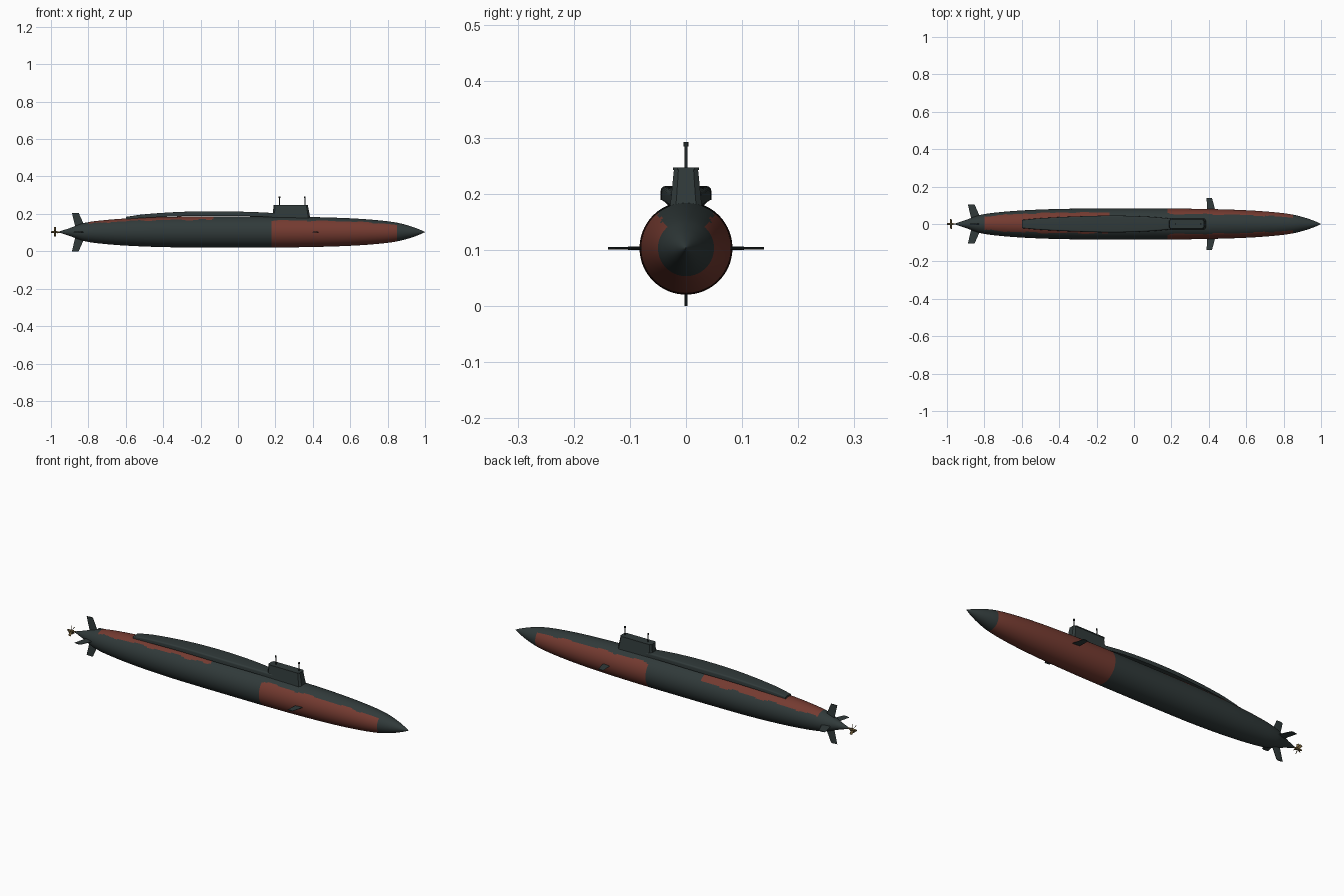
import bpy, bmesh, math
from mathutils import Matrix, Vector

if "Cube" in bpy.data.objects:
    bpy.data.objects.remove(bpy.data.objects["Cube"])

AX = 0.103  # height of the hull axis


def mat(name, col):
    m = bpy.data.materials.new(name)
    m.diffuse_color = (*col, 1)
    m.use_nodes = True
    m.node_tree.nodes["Principled BSDF"].inputs["Base Color"].default_value = m.diffuse_color
    return m


DARK = mat("dark grey green", (0.030, 0.042, 0.042))
RED = mat("rust red", (0.175, 0.043, 0.030))
BLACK = mat("mast black", (0.016, 0.021, 0.021))
BRASS = mat("brass", (0.19, 0.13, 0.05))


def make(name, bm, mats, angle=35):
    bmesh.ops.recalc_face_normals(bm, faces=bm.faces)
    me = bpy.data.meshes.new(name)
    bm.to_mesh(me)
    bm.free()
    for m in mats:
        me.materials.append(m)
    ob = bpy.data.objects.new(name, me)
    bpy.context.collection.objects.link(ob)
    bpy.ops.object.select_all(action='DESELECT')
    ob.select_set(True)
    bpy.context.view_layer.objects.active = ob
    bpy.ops.object.shade_smooth_by_angle(angle=math.radians(angle))
    return ob


def interp(pts, x):
    """Smooth curve through (x, value) points."""
    n = len(pts)
    i = 0
    while i < n - 2 and x > pts[i + 1][0]:
        i += 1

    def slope(k):
        a, b = pts[max(k - 1, 0)], pts[min(k + 1, n - 1)]
        return (b[1] - a[1]) / (b[0] - a[0])
    (x0, y0), (x1, y1) = pts[i], pts[i + 1]
    h = x1 - x0
    t = (x - x0) / h
    return ((2*t**3 - 3*t*t + 1) * y0 + (t**3 - 2*t*t + t) * h * slope(i)
            + (3*t*t - 2*t**3) * y1 + (t**3 - t*t) * h * slope(i + 1))


def loft(rings):
    """Closed skin through equal-length rings, with end caps."""
    bm = bmesh.new()
    vr = [[bm.verts.new(p) for p in r] for r in rings]
    n = len(vr[0])
    for a, b in zip(vr, vr[1:]):
        for k in range(n):
            bm.faces.new((a[k], a[(k + 1) % n], b[(k + 1) % n], b[k]))
    bm.faces.new(vr[0])
    bm.faces.new(vr[-1])
    return bm


# Hull of revolution with painted areas
prof = [(-.955, .003), (-.90, .021), (-.86, .036), (-.82, .049), (-.75, .060),
        (-.6, .0725), (-.4, .0805), (-.2, .0825), (0, .0828), (.2, .0825),
        (.4, .080), (.6, .0735), (.75, .063), (.85, .050), (.92, .032),
        (.97, .014), (.999, .001)]
xs = [-.955] + [round(-.95 + .01 * i, 3) for i in range(195)] + [.995, .999]
SEG = 96
rings = []
for x in xs:
    r = interp(prof, x)
    rings.append([(x, r * math.sin(2 * math.pi * k / SEG),
                   AX + r * math.cos(2 * math.pi * k / SEG)) for k in range(SEG)])
bm = loft(rings)
for f in bm.faces:
    c = f.calc_center_median()
    h = (c.z - AX) / max(math.hypot(c.y, c.z - AX), 1e-6)
    wob = .03 * math.sin(c.x * 31) + .02 * math.sin(c.x * 57 + 1)
    bow = .18 < c.x < .85 and h < .76 + wob
    aft = -.80 < c.x < -.13 and h > (.80 if c.y < 0 else .66) + wob
    f.material_index = 1 if bow or aft else 0
make("hull", bm, [DARK, RED], 40)

# Raised deck casing, arched and boxy with rounded shoulders
half = [(-.60, .022), (-.5, .031), (-.3, .041), (-.1, .045), (.08, .039), (.22, .027)]
top = [(-.60, .184), (-.5, .198), (-.3, .211), (-.1, .2135), (.08, .210), (.22, .203)]
bot = [(-.60, .172), (-.5, .179), (-.3, .1875), (-.1, .189), (.08, .187), (.22, .180)]
rings = []
for i in range(42):
    x = -.60 + .82 * i / 41
    w, t, b = interp(half, x), interp(top, x), interp(bot, x)
    s = min(.008, (t - b) * .35)
    right = [(w, b)]
    for k in range(5):
        a = math.pi / 2 * k / 4
        right.append((w - s + s * math.cos(a), t - s + s * math.sin(a)))
    sec = right + [(-y, z) for y, z in reversed(right)]
    rings.append([(x, y, z) for y, z in sec])
make("deck_casing", loft(rings), [DARK], 50)


# Conning tower with chamfered corners
def octagon(x0, x1, w, z, c):
    return [(x0 + c, -w, z), (x1 - c, -w, z), (x1, -w + c, z), (x1, w - c, z),
            (x1 - c, w, z), (x0 + c, w, z), (x0, w - c, z), (x0, -w + c, z)]


make("tower", loft([octagon(.183, .388, .030, .165, .010),
                    octagon(.185, .384, .027, .190, .010),
                    octagon(.190, .374, .0215, .243, .008)]), [DARK])
make("tower_cap", loft([octagon(.189, .373, .0235, .242, .008),
                        octagon(.189, .373, .0235, .247, .008)]), [DARK])


def cyl(bm, p, r1, r2, depth, seg=12, rot=None):
    m = Matrix.Translation(p) @ (rot or Matrix())
    bmesh.ops.create_cone(bm, cap_ends=True, segments=seg, radius1=r1, radius2=r2,
                          depth=depth, matrix=m)


# Masts with small heads
for name, x in (("aft_mast", .222), ("fore_mast", .358)):
    bm = bmesh.new()
    cyl(bm, (x, 0, .264), .0025, .0025, .042)
    cyl(bm, (x, 0, .2885), .0042, .0042, .008)
    make(name, bm, [BLACK])


# Control fins: span runs outward at the given roll angle
def fin(name, root, tip, s0, s1, roll, t=.0022):
    def ring(chord, s):
        a, b = chord
        m = a + (b - a) * .65
        return [(a, 0, s), (m, -t, s), (b, -t * .4, s), (b, t * .4, s), (m, t, s)]
    R = Matrix.Translation((0, 0, AX)) @ Matrix.Rotation(math.radians(roll), 4, 'X')
    bm = loft([ring(root, s0), ring(tip, s1)])
    bmesh.ops.transform(bm, matrix=R, verts=bm.verts)
    make(name, bm, [DARK], 20)


for name, roll in (("left_bow_plane", 90), ("right_bow_plane", -90)):
    fin(name, (.392, .438), (.388, .417), .06, .139, roll)
for name, roll in (("upper_rudder", 0), ("lower_rudder", 180),
                   ("left_stern_plane", 90), ("right_stern_plane", -90)):
    fin(name, (-.868, -.815), (-.888, -.852), .02, .103, roll, .003)

# Propeller: shaft, hub and five pitched blades
bm = bmesh.new()
RX = Matrix.Rotation(math.pi / 2, 4, 'Y')
cyl(bm, (-.957, 0, AX), .004, .004, .03, 12, RX)
cyl(bm, (-.983, 0, AX), .004, .0065, .034, 16, RX)
for k in range(5):
    m = (Matrix.Translation((-.978, 0, AX)) @ Matrix.Rotation(2 * math.pi * k / 5, 4, 'X')
         @ Matrix.Translation((0, 0, .015)) @ Matrix.Rotation(math.radians(40), 4, 'Z')
         @ Matrix.Diagonal((.0022, .013, .022, 1)))
    bmesh.ops.create_cube(bm, size=1, matrix=m)
make("propeller", bm, [BRASS])
